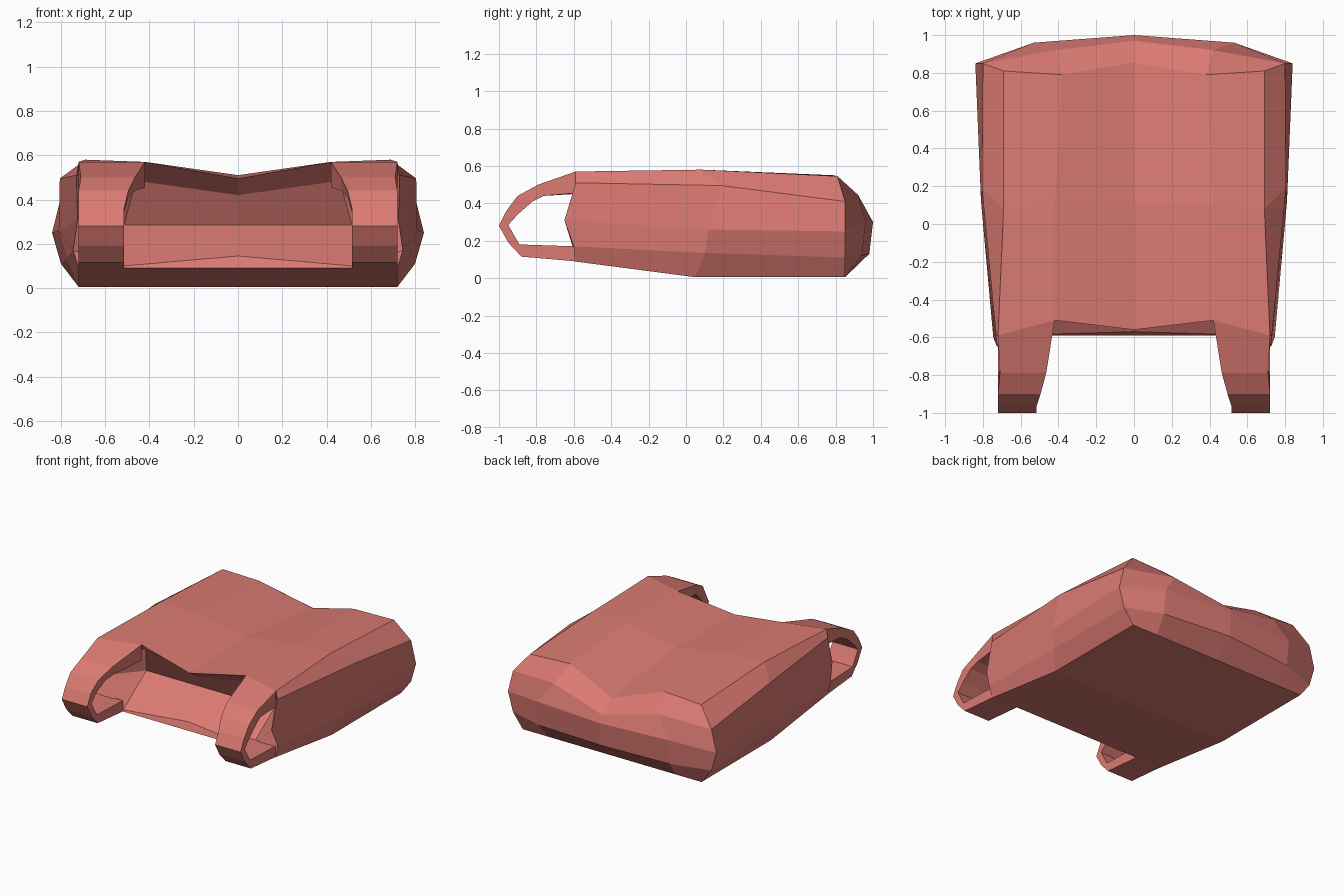
import bpy
import bmesh

default_cube = bpy.data.objects.get("Cube")
if default_cube:
    bpy.data.objects.remove(default_cube, do_unlink=True)

# Single coral colour
coral = bpy.data.materials.new("coral")
coral.use_nodes = True
coral_colour = (0.71, 0.195, 0.17, 1)
coral.diffuse_color = coral_colour
coral.node_tree.nodes["Principled BSDF"].inputs["Base Color"].default_value = coral_colour


def finish(name, bm):
    """Weld, orient and mirror one half into a full flat-shaded part."""
    bmesh.ops.remove_doubles(bm, verts=bm.verts, dist=0.0005)
    bmesh.ops.recalc_face_normals(bm, faces=bm.faces)
    mesh = bpy.data.meshes.new(name)
    bm.to_mesh(mesh)
    bm.free()
    mesh.materials.append(coral)
    part = bpy.data.objects.new(name, mesh)
    bpy.context.collection.objects.link(part)
    mirror = part.modifiers.new("Mirror", 'MIRROR')
    mirror.use_clip = True
    return part


def skin(bm, rows, closed=False):
    """Join neighbouring rows of vertices with quads."""
    for row, following in zip(rows, rows[1:]):
        count = len(row)
        for i in range(count if closed else count - 1):
            j = (i + 1) % count
            bm.faces.new((row[i], row[j], following[j], following[i]))


def add_rows(bm, rows):
    return [[bm.verts.new(point) for point in row] for row in rows]


def border(rows):
    """Bottom row, outer column, then top row back to the centre line."""
    return rows[0] + [row[-1] for row in rows[1:-1]] + rows[-1][::-1]


# Body half: recessed front, bulging back, rows run from bottom to top
front_rows = [
    [(0, -.59, .09), (.515, -.59, .09), (.72, -.6, .09)],
    [(0, -.57, .145), (.515, -.585, .1), (.745, -.6, .17)],
    [(0, -.32, .285), (.515, -.32, .285), (.725, -.65, .31)],
    [(0, -.43, .42), (.46, -.4, .485), (.73, -.59, .51)],
    [(0, -.56, .495), (.42, -.51, .57), (.72, -.59, .57)],
]
back_rows = [
    [(0, .85, .005), (.515, .85, .005), (.72, .85, .005)],
    [(0, .98, .13), (.53, .94, .12), (.8, .85, .11)],
    [(0, 1, .3), (.53, .96, .3), (.84, .85, .25)],
    [(0, .97, .35), (.42, .92, .445), (.8, .85, .41)],
    [(0, .855, .43), (.38, .79, .55), (.69, .81, .545)],
]
middle_ring = [
    (0, .05, .005), (.515, .05, .005), (.72, .05, .005),
    (.775, .1, .135), (.81, .12, .26), (.805, .19, .495),
    (.69, .08, .58), (.42, .1, .57), (0, .1, .51),
]
bm = bmesh.new()
front = add_rows(bm, front_rows)
back = add_rows(bm, back_rows)
middle = add_rows(bm, [middle_ring])[0]
skin(bm, front)
skin(bm, back)
skin(bm, [border(front), middle, border(back)])
finish("body", bm)

# Strap handles: outer (y, z), inner (y, z), inside x, outside x
handle_sections = [
    ((-.51, .57), (-.51, .455), .42, .72),
    ((-.79, .5), (-.76, .44), .465, .71),
    ((-.9, .44), (-.82, .41), .495, .72),
    ((-.96, .36), (-.9, .34), .515, .72),
    ((-1, .28), (-.95, .285), .515, .72),
    ((-.95, .19), (-.92, .23), .515, .72),
    ((-.88, .115), (-.89, .18), .515, .72),
    ((-.59, .09), (-.59, .17), .515, .72),
]
bm = bmesh.new()
loops = add_rows(bm, [
    [(inside, *outer), (outside, *outer), (outside, *inner), (inside, *inner)]
    for outer, inner, inside, outside in handle_sections
])
# Slant the upper root so it follows the front lip of the body
for corner in loops[0][1:3]:
    corner.co.y -= .08
skin(bm, loops, closed=True)
for end in (loops[0], loops[-1]):
    bm.faces.new(end)
finish("strap_handles", bm)
